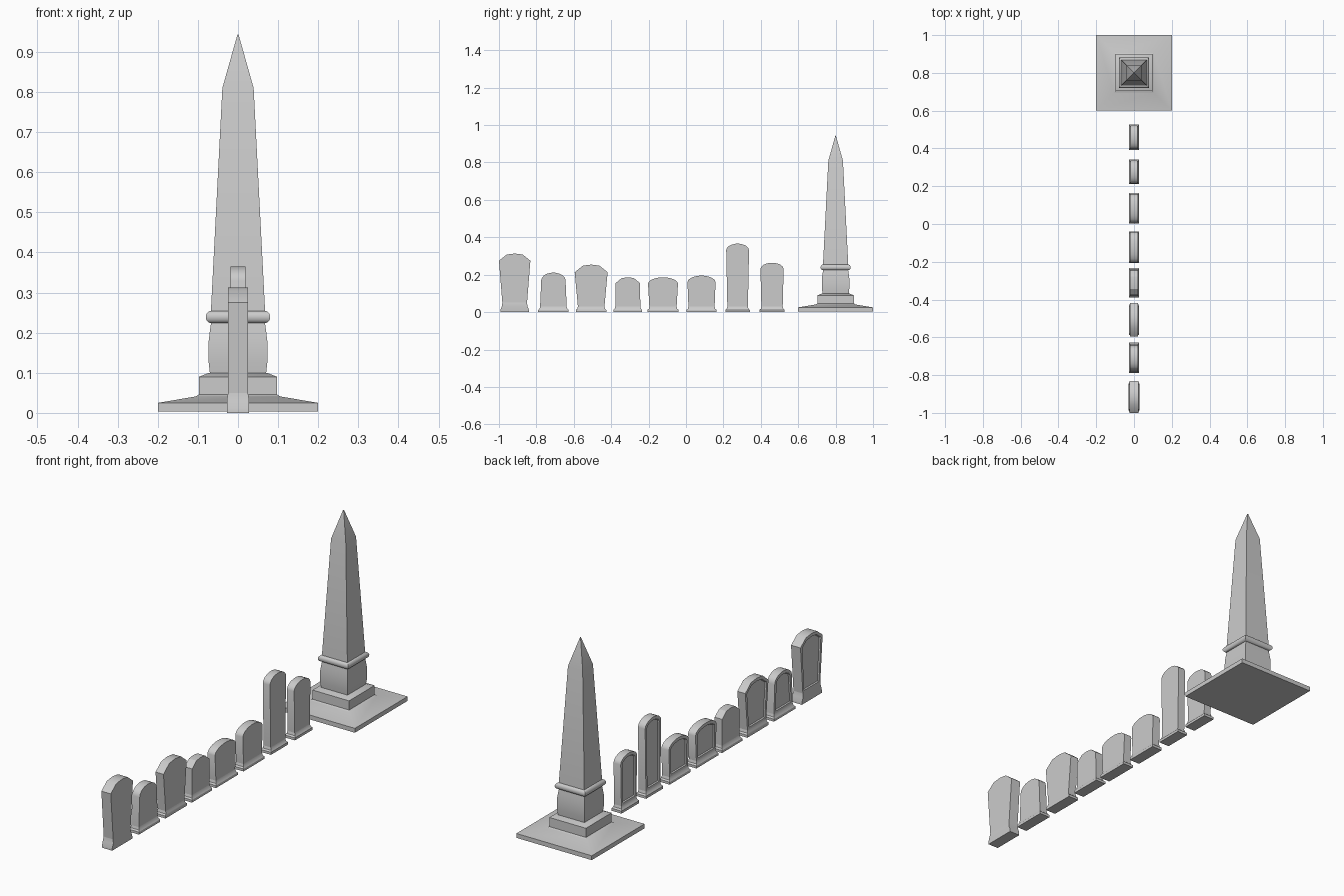
import bpy, bmesh, math

if "Cube" in bpy.data.objects:
    bpy.data.objects.remove(bpy.data.objects["Cube"], do_unlink=True)

stone = bpy.data.materials.new("pale grey stone")
stone.use_nodes = True
GREY = (0.6, 0.6, 0.6, 1)
stone.diffuse_color = GREY
stone.node_tree.nodes["Principled BSDF"].inputs["Base Color"].default_value = GREY


def finish(bm, name, y):
    """Turn a bmesh into a stone object standing at the given y."""
    mesh = bpy.data.meshes.new(name)
    bm.to_mesh(mesh)
    bm.free()
    mesh.materials.append(stone)
    ob = bpy.data.objects.new(name, mesh)
    ob.location.y = y
    bpy.context.collection.objects.link(ob)
    bpy.ops.object.select_all(action='DESELECT')
    ob.select_set(True)
    bpy.context.view_layer.objects.active = ob
    bpy.ops.object.shade_smooth_by_angle(angle=math.radians(32))
    return ob


def loft(name, rings, y):
    """Stack rectangles given as (half x, half y, z) and skin them."""
    bm = bmesh.new()
    loops = [[bm.verts.new((sx * hx, sy * hy, z))
              for sx, sy in ((-1, -1), (1, -1), (1, 1), (-1, 1))]
             for hx, hy, z in rings]
    for a, b in zip(loops, loops[1:]):
        for i in range(4):
            j = (i + 1) % 4
            bm.faces.new((a[i], a[j], b[j], b[i]))
    bm.faces.new(loops[0][::-1])
    bm.faces.new(loops[-1])
    bmesh.ops.recalc_face_normals(bm, faces=bm.faces)
    return finish(bm, name, y)


def square(name, profile):
    return loft(name, [(w, w, z) for w, z in profile], 0.8)


# Obelisk, from the ground up
square("obelisk_base", [(0.2, 0.004), (0.2, 0.025), (0.105, 0.041), (0.098, 0.046)])
square("obelisk_step", [(0.097, 0.04), (0.097, 0.09), (0.072, 0.1)])
square("obelisk_pedestal", [(0.07, 0.098), (0.073, 0.125), (0.074, 0.15),
                            (0.073, 0.18), (0.07, 0.205), (0.067, 0.226)])
square("obelisk_moulding", [(0.066 + 0.0145 * math.sin(math.pi * k / 8),
                             0.239 - 0.0155 * math.cos(math.pi * k / 8))
                            for k in range(9)])
square("obelisk_shaft", [(0.068, 0.245), (0.039, 0.81), (0.0015, 0.943)])


def headstone(number, y, foot, shoulder, z_shoulder, z_top, thick, skirt, faceted, panel):
    """Arched slab on a flared foot, with a sunken panel on its -x side."""
    neck = foot - 0.01
    angles = (0, 60, 90, 120, 180) if faceted else range(0, 181, 20)
    outline = [(-neck, skirt), (neck, skirt)]
    outline += [(shoulder * math.cos(math.radians(a)),
                 z_shoulder + (z_top - z_shoulder) * math.sin(math.radians(a)))
                for a in angles]
    bm = bmesh.new()
    back = bm.faces.new([bm.verts.new((-thick, p, z)) for p, z in outline])
    front = bm.faces.new([bm.verts.new((thick, p, z)) for p, z in outline])
    n = len(outline)
    for i in range(n):
        j = (i + 1) % n
        bm.faces.new((back.verts[i], back.verts[j], front.verts[j], front.verts[i]))
    bmesh.ops.recalc_face_normals(bm, faces=bm.faces)
    if panel:
        bmesh.ops.inset_individual(bm, faces=[back], thickness=0.015, depth=0)
        bmesh.ops.inset_individual(bm, faces=[back], thickness=0.004, depth=-0.006)
    finish(bm, f"headstone_{number}", y)
    loft(f"headstone_foot_{number}",
         [(0.027, foot, 0), (0.027, foot, 0.012), (thick + 0.003, neck + 0.003, skirt * 0.6),
          (thick, neck, skirt)], y)


# Row: y, foot half width, shoulder half width, shoulder z, top z,
# half thickness, foot height, faceted top, sunken panel
ROW = [
    (-0.916, 0.076, 0.084, 0.275, 0.313, 0.025, 0.05, True, True),
    (-0.709, 0.081, 0.065, 0.17, 0.211, 0.02, 0.03, False, True),
    (-0.507, 0.081, 0.088, 0.213, 0.254, 0.021, 0.03, True, True),
    (-0.311, 0.077, 0.065, 0.155, 0.186, 0.02, 0.03, True, False),
    (-0.123, 0.083, 0.08, 0.152, 0.186, 0.02, 0.03, False, True),
    (0.083, 0.08, 0.075, 0.16, 0.195, 0.02, 0.03, False, True),
    (0.276, 0.065, 0.061, 0.33, 0.366, 0.019, 0.03, False, True),
    (0.46, 0.067, 0.062, 0.23, 0.264, 0.019, 0.03, False, True),
]
for number, spec in enumerate(ROW, 1):
    headstone(number, *spec)
